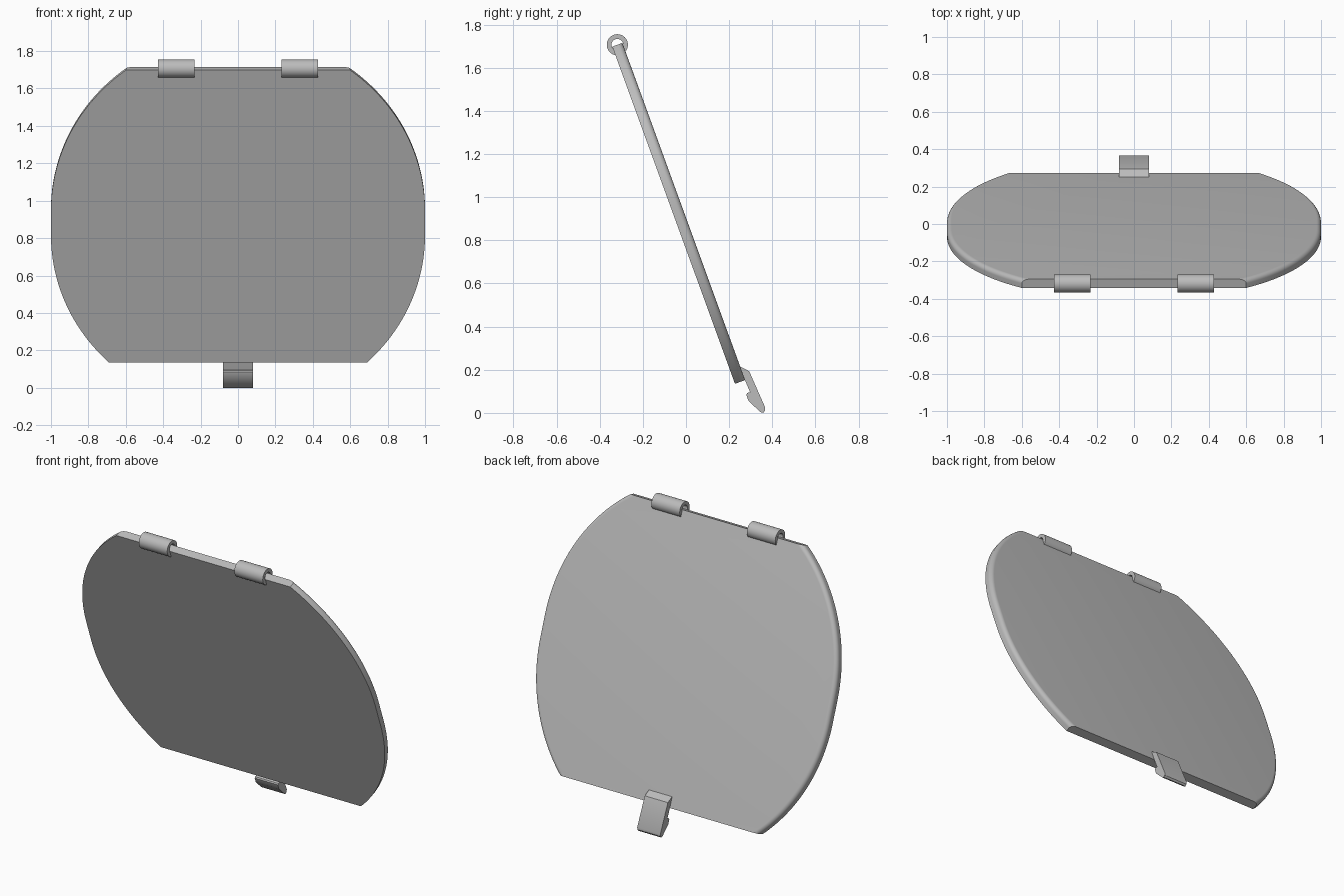
import bpy, bmesh
from math import sin, cos, asin, radians, pi
from mathutils import Vector

if "Cube" in bpy.data.objects:
    bpy.data.objects.remove(bpy.data.objects["Cube"])

TILT = radians(20)
LENGTH = 1.663          # plate length along its slope
HALF = 0.025            # half the plate thickness
LOW, HIGH = 0.724, 0.863  # centres of the lower and upper rim arcs

grey = bpy.data.materials.new("mid_grey")
grey.use_nodes = True
grey.diffuse_color = (0.5, 0.5, 0.5, 1)
grey.node_tree.nodes["Principled BSDF"].inputs["Base Color"].default_value = (0.5, 0.5, 0.5, 1)


def tilted(u, v, w):
    """Plate coordinates (across, up the slope, towards the back) to world."""
    return Vector((u, 0.2505 - v * sin(TILT) + w * cos(TILT),
                   0.1435 + v * cos(TILT) + w * sin(TILT)))


def loft(name, loops, ring=False):
    """Skin a row of equal loops; cap the ends, or join them into a ring."""
    bm = bmesh.new()
    rows = [[bm.verts.new(p) for p in loop] for loop in loops]
    pairs = list(zip(rows, rows[1:]))
    if ring:
        pairs.append((rows[-1], rows[0]))
    else:
        bm.faces.new(rows[0])
        bm.faces.new(rows[-1])
    for a, b in pairs:
        for i in range(len(a)):
            j = (i + 1) % len(a)
            bm.faces.new((a[i], a[j], b[j], b[i]))
    bmesh.ops.recalc_face_normals(bm, faces=bm.faces[:])
    mesh = bpy.data.meshes.new(name)
    bm.to_mesh(mesh)
    bm.free()
    mesh.materials.append(grey)
    obj = bpy.data.objects.new(name, mesh)
    bpy.context.collection.objects.link(obj)
    bpy.ops.object.select_all(action='DESELECT')
    obj.select_set(True)
    bpy.context.view_layer.objects.active = obj
    bpy.ops.object.shade_smooth_by_angle(angle=radians(30))
    return obj


def outline(inset, w, steps=24):
    """Stadium-like plate outline, cut flat at top and bottom."""
    r = 1 - inset
    start, end = asin(-LOW / r), asin((LENGTH - HIGH) / r)
    side = [(r * cos(a), LOW + r * sin(a))
            for a in (start * (1 - i / steps) for i in range(steps + 1))]
    side += [(r * cos(a), HIGH + r * sin(a))
             for a in (end * i / steps for i in range(steps + 1))]
    full = side + [(-u, v) for u, v in reversed(side)]
    return [tilted(u, v, w) for u, v in full]


# Plate with its curved rims rounded over on the back
layers = [outline(0, -HALF)]
for i in range(9):
    a = pi / 2 * i / 8
    layers.append(outline(HALF * (1 - cos(a)), HALF * sin(a)))
loft("cover_plate", layers)

# Hinge sleeves around the top edge
centre = tilted(0, LENGTH, 0)


def circle(x, r, count=48):
    return [Vector((x, centre.y + r * cos(2 * pi * i / count),
                    centre.z + r * sin(2 * pi * i / count))) for i in range(count)]


for side, x in (("right", -0.33), ("left", 0.33)):
    a, b = x - 0.098, x + 0.098
    loft(side + "_hinge_sleeve",
         [circle(a, 0.049), circle(b, 0.049), circle(b, 0.027), circle(a, 0.027)], ring=True)

# Latch hook at the bottom of the back
hook = [(0.25, 0.215), (0.293, 0.193), (0.367, 0.025), (0.366, 0.01), (0.358, 0),
        (0.345, 0.004), (0.29, 0.055), (0.279, 0.085), (0.284, 0.092), (0.297, 0.096),
        (0.27, 0.16)]
loft("latch_hook", [[Vector((x, y, z)) for y, z in hook] for x in (-0.08, 0.08)])
